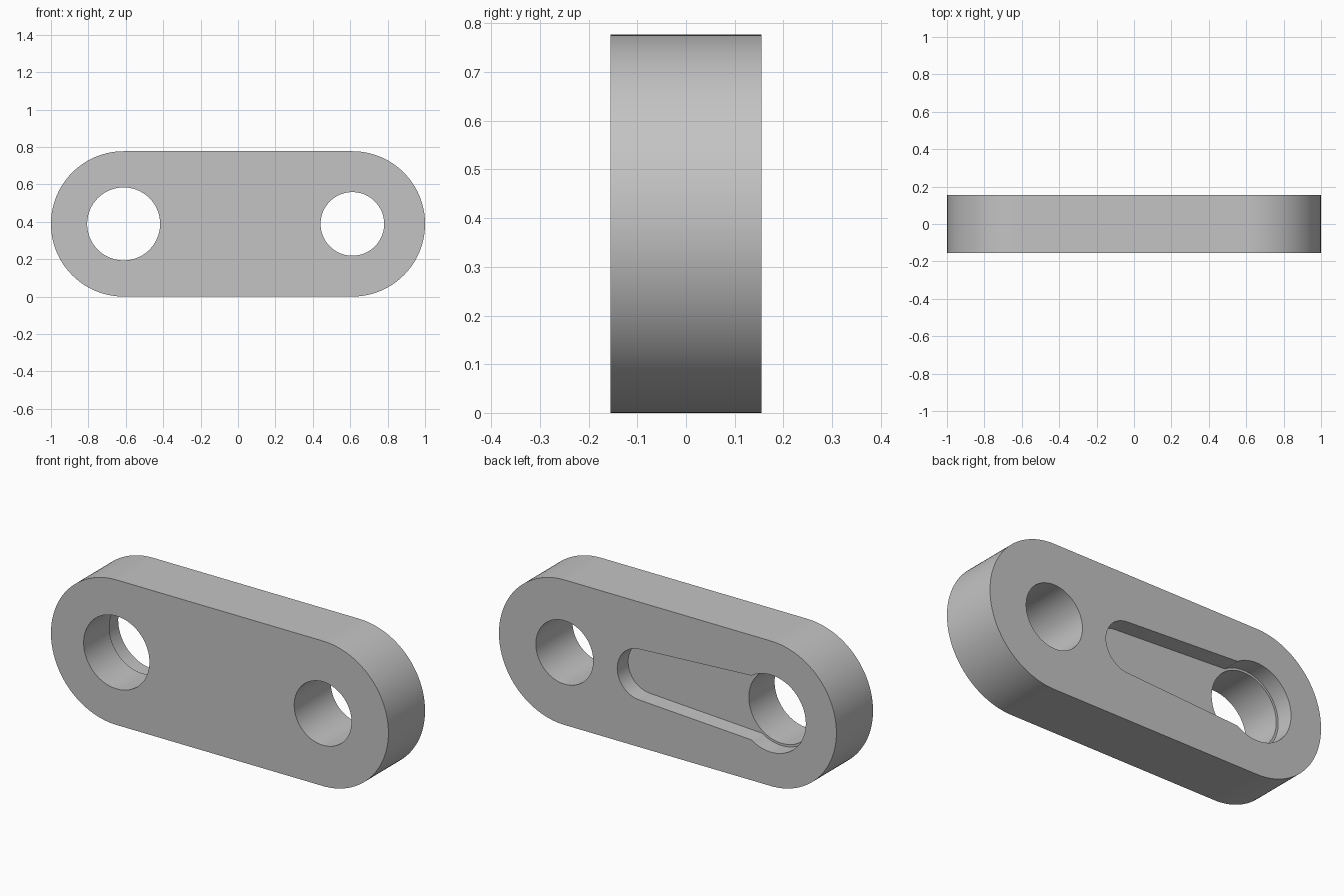
import bpy, bmesh
from math import acos, asin, cos, pi, sin

HALF_Y = 0.155        # half thickness of the plate
END_R = 0.3885        # radius of the rounded ends, also the mid height
HOLE_X = 0.6115       # distance of both holes from the middle
POCKET_DEPTH = 0.092

if "Cube" in bpy.data.objects:
    bpy.data.objects.remove(bpy.data.objects["Cube"], do_unlink=True)

grey = bpy.data.materials.new("plain grey")
grey.use_nodes = True
colour = (0.55, 0.55, 0.55, 1)
grey.diffuse_color = colour
grey.node_tree.nodes["Principled BSDF"].inputs["Base Color"].default_value = colour


def arc(x, radius, start, end, steps=64):
    """Points of an arc in the x-z plane, centred at mid height."""
    angles = [start + (end - start) * i / steps for i in range(steps + 1)]
    return [(x + radius * cos(a), END_R + radius * sin(a)) for a in angles]


def prism(name, outline, y0, y1):
    """Extrude an x-z outline from y0 to y1."""
    bm = bmesh.new()
    face = bm.faces.new([bm.verts.new((x, y0, z)) for x, z in outline])
    grown = bmesh.ops.extrude_face_region(bm, geom=[face])["geom"]
    verts = [g for g in grown if isinstance(g, bmesh.types.BMVert)]
    bmesh.ops.translate(bm, verts=verts, vec=(0, y1 - y0, 0))
    bmesh.ops.recalc_face_normals(bm, faces=bm.faces)
    mesh = bpy.data.meshes.new(name)
    bm.to_mesh(mesh)
    bm.free()
    mesh.materials.append(grey)
    obj = bpy.data.objects.new(name, mesh)
    bpy.context.collection.objects.link(obj)
    return obj


# Plate with two rounded ends
plate = prism("link_plate",
              arc(HOLE_X, END_R, -pi / 2, pi / 2) + arc(-HOLE_X, END_R, pi / 2, 3 * pi / 2),
              -HALF_Y, HALF_Y)

# Through holes: a large one and a small one
cutters = [prism("hole_cutter", arc(x, r, 0, 2 * pi, 96)[:-1], -0.3, 0.3)
           for x, r in ((-HOLE_X, 0.195), (HOLE_X, 0.17))]

# Back pocket: a shallow counterbore joined to a tapering round-ended slot
bore_r, tip_r, tip_x = 0.207, 0.136, 0.163
mouth = asin(0.172 / bore_r)
tangent = acos(0.04 / (tip_x + HOLE_X))
cutters.append(prism("pocket_cutter",
                     arc(-HOLE_X, bore_r, mouth, 2 * pi - mouth, 80)
                     + arc(tip_x, tip_r, -tangent, tangent, 48),
                     HALF_Y - POCKET_DEPTH, 0.3))

# Cut, then discard the cutters
bpy.ops.object.select_all(action="DESELECT")
bpy.context.view_layer.objects.active = plate
plate.select_set(True)
for cutter in cutters:
    cutter.hide_render = True
    cut = plate.modifiers.new("cut", "BOOLEAN")
    cut.operation = "DIFFERENCE"
    cut.solver = "EXACT"
    cut.object = cutter
    bpy.ops.object.modifier_apply(modifier=cut.name)
    bpy.data.objects.remove(cutter, do_unlink=True)

bpy.ops.object.shade_smooth_by_angle(angle=pi / 6)
